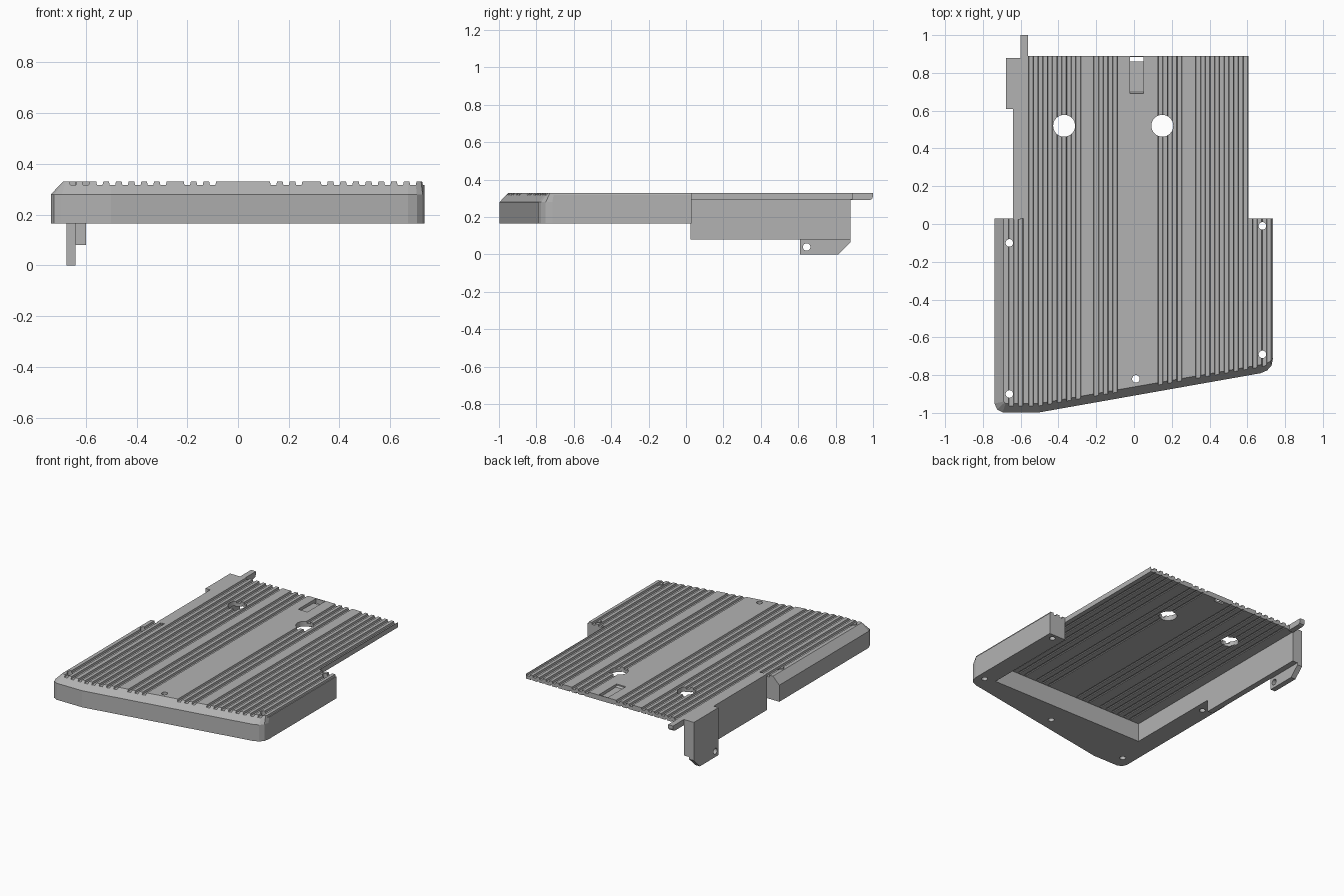
import bpy, bmesh, math

if "Cube" in bpy.data.objects:
    bpy.data.objects.remove(bpy.data.objects["Cube"])

grey = bpy.data.materials.new("metal_grey")
grey.diffuse_color = (0.45, 0.45, 0.45, 1)
grey.use_nodes = True
grey.node_tree.nodes["Principled BSDF"].inputs["Base Color"].default_value = grey.diffuse_color


def finish(name, bm):
    bmesh.ops.recalc_face_normals(bm, faces=bm.faces)
    mesh = bpy.data.meshes.new(name)
    bm.to_mesh(mesh)
    bm.free()
    mesh.materials.append(grey)
    ob = bpy.data.objects.new(name, mesh)
    bpy.context.collection.objects.link(ob)
    return ob


def loft(bm, rings):
    """Closed solid through rings with equal point counts."""
    vs = [[bm.verts.new(p) for p in r] for r in rings]
    n = len(vs[0])
    for lo, hi in zip(vs, vs[1:]):
        for i in range(n):
            j = (i + 1) % n
            bm.faces.new((lo[i], lo[j], hi[j], hi[i]))
    bm.faces.new(vs[0][::-1])
    bm.faces.new(vs[-1])


def prism(bm, pts, axis, a, b):
    """Extrude a 2D outline along an axis from a to b."""
    place = {'x': lambda p, t: (t, p[0], p[1]),
             'y': lambda p, t: (p[0], t, p[1]),
             'z': lambda p, t: (p[0], p[1], t)}[axis]
    loft(bm, [[place(p, t) for p in pts] for t in (a, b)])


def rect(x0, x1, y0, y1):
    return [(x0, y0), (x1, y0), (x1, y1), (x0, y1)]


def circle(x, y, r, n=24):
    return [(x + r * math.cos(2 * math.pi * i / n),
             y + r * math.sin(2 * math.pi * i / n)) for i in range(n)]


def cut(ob, bm):
    cutter = finish("cutter", bm)
    cutter.hide_render = True
    mod = ob.modifiers.new("cut", 'BOOLEAN')
    mod.operation = 'DIFFERENCE'
    mod.solver = 'EXACT'
    mod.object = cutter
    bpy.context.view_layer.objects.active = ob
    bpy.ops.object.modifier_apply(modifier=mod.name)
    bpy.data.objects.remove(cutter, do_unlink=True)


TOP, UNDER, SKIRT = 0.33, 0.295, 0.165

# Deck: T-shaped outline, bevelled along the left and front edges
outer = [(-0.6, 0.89), (-0.6, 0.03), (-0.738, 0.03), (-0.738, -0.95),
         (-0.725, -0.982), (-0.695, -0.997), (-0.5, -0.997), (0.67, -0.79),
         (0.705, -0.775), (0.728, -0.75), (0.735, -0.715), (0.735, 0.03),
         (0.605, 0.03), (0.605, 0.89)]
inner = [(-0.6, 0.89), (-0.6, 0.03), (-0.69, 0.03), (-0.69, -0.94),
         (-0.685, -0.945), (-0.68, -0.95), (-0.5, -0.95), (0.67, -0.745),
         (0.70, -0.738), (0.722, -0.727), (0.735, -0.705), (0.735, 0.03),
         (0.605, 0.03), (0.605, 0.89)]
bm = bmesh.new()
loft(bm, [[(x, y, z) for x, y in ring]
          for ring, z in ((outer, SKIRT), (outer, 0.28), (inner, TOP))])
deck = finish("ribbed_deck", bm)

# Hollow underside, leaving the skirt at the front and sides
bm = bmesh.new()
prism(bm, [(-0.6, -0.67), (0.605, -0.67), (0.605, 0.03), (1, 0.03),
           (1, 1.2), (-1, 1.2), (-1, 0.03), (-0.6, 0.03)], 'z', 0, UNDER)
cut(deck, bm)

# Long grooves along the top
long_grooves = ([-0.545 + 0.05 * i for i in range(6)]
                + [-0.2, -0.15, -0.1, 0.14, 0.19, 0.24]
                + [0.34 + 0.05 * i for i in range(9)])
bm = bmesh.new()
for x in long_grooves + [-0.65, -0.6]:
    end = 0.03 if x < -0.58 else 1.2
    prism(bm, [(x - 0.016, 0.34), (x - 0.011, 0.317),
               (x + 0.011, 0.317), (x + 0.016, 0.34)], 'y', -1.2, end)
cut(deck, bm)

# Shallow grooves along the underside, between the top ones
bm = bmesh.new()
for x in long_grooves:
    if x < 0.58:
        prism(bm, rect(x + 0.018, x + 0.032, 0.28, 0.301), 'y', -0.66, 1.2)
cut(deck, bm)

# Screw holes and the two large round holes
bm = bmesh.new()
for x, y in ((0.68, -0.01), (0.68, -0.69), (0.01, -0.82),
             (-0.66, -0.9), (-0.66, -0.1)):
    prism(bm, circle(x, y, 0.02), 'z', 0, 0.5)
for x in (-0.37, 0.15):
    prism(bm, circle(x, 0.52, 0.058, 32), 'z', 0, 0.5)
cut(deck, bm)

# Ramped latch pocket at the back
bm = bmesh.new()
prism(bm, [(0.69, 0.34), (0.69, 0.322), (0.70, 0.312), (0.86, 0.308),
           (0.86, 0.25), (0.885, 0.25), (0.885, 0.34)], 'x', -0.02, 0.05)
cut(deck, bm)

# Vertical flange down the left side
bm = bmesh.new()
prism(bm, rect(0.025, 0.88, 0.08, TOP), 'x', -0.64, -0.6)
finish("side_flange", bm)

# Hanging bracket with clipped corner and pivot hole
bm = bmesh.new()
prism(bm, [(0.61, 0), (0.815, 0), (0.88, 0.065), (0.88, TOP), (0.61, TOP)],
      'x', -0.677, -0.64)
bracket = finish("hanging_bracket", bm)
bm = bmesh.new()
prism(bm, circle(0.645, 0.04, 0.02), 'x', -0.8, -0.5)
cut(bracket, bm)

# Small tab reaching past the back edge
bm = bmesh.new()
prism(bm, [(0.88, 0.29), (0.98, 0.29), (0.994, 0.296), (1.0, 0.31),
           (1.0, TOP), (0.88, TOP)], 'x', -0.6, -0.562)
finish("back_tab", bm)
